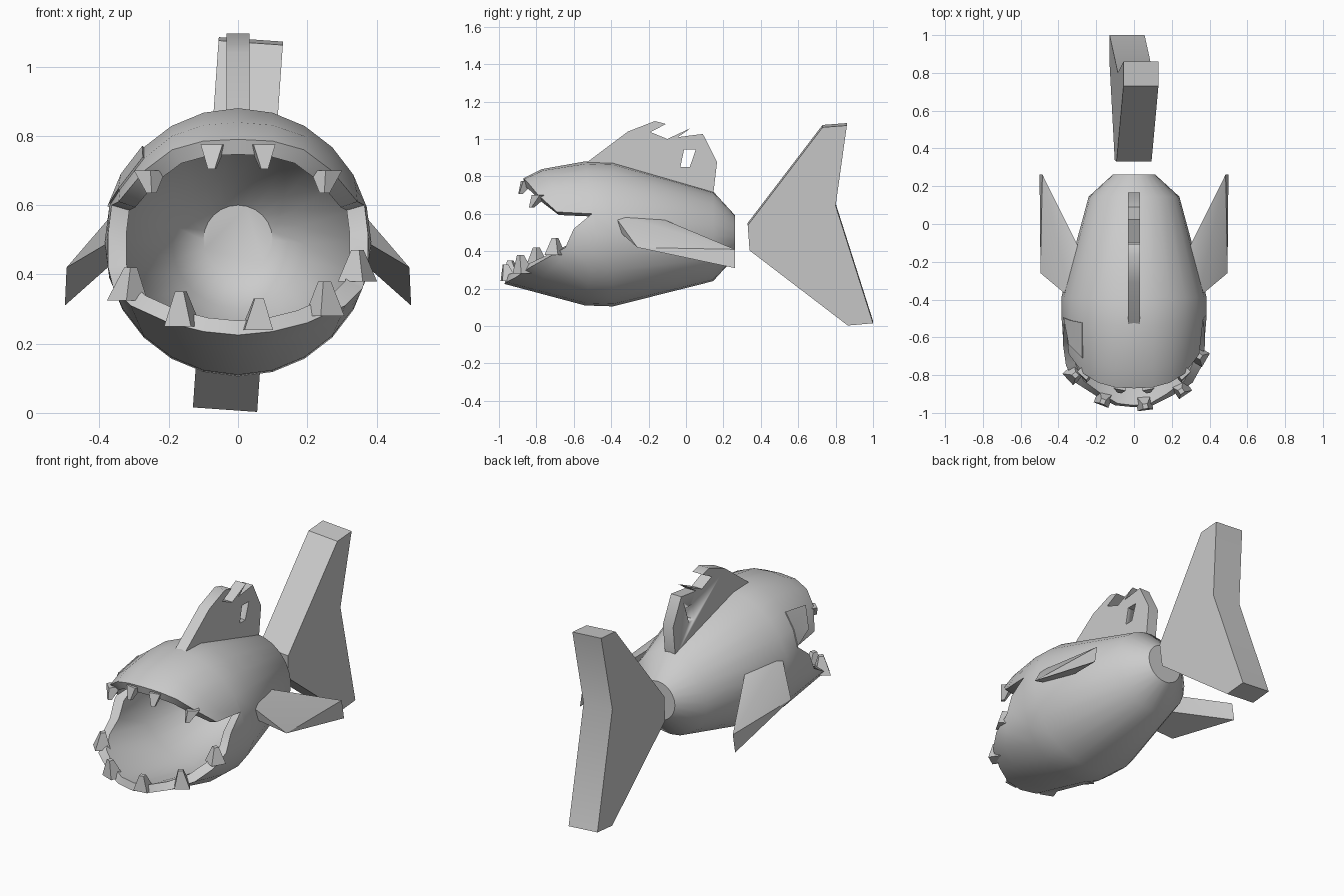
import bpy, bmesh, math
from mathutils import Vector, Matrix

if "Cube" in bpy.data.objects:
    bpy.data.objects.remove(bpy.data.objects["Cube"])

N = 24  # columns around the body


def finish(name, bm, angle=40):
    bmesh.ops.recalc_face_normals(bm, faces=bm.faces)
    me = bpy.data.meshes.new(name)
    bm.to_mesh(me)
    bm.free()
    ob = bpy.data.objects.new(name, me)
    bpy.context.collection.objects.link(ob)
    bpy.ops.object.select_all(action='DESELECT')
    ob.select_set(True)
    bpy.context.view_layer.objects.active = ob
    bpy.ops.object.shade_smooth_by_angle(angle=math.radians(angle))
    return ob


def slab(name, profile, half, angle=40):
    """Extrude a (y, z) outline to both sides of x = 0."""
    bm = bmesh.new()
    f = bm.faces.new([bm.verts.new((-half, y, z)) for y, z in profile])
    ext = bmesh.ops.extrude_face_region(bm, geom=[f])
    bmesh.ops.translate(bm, vec=(2 * half, 0, 0),
                        verts=[v for v in ext['geom'] if isinstance(v, bmesh.types.BMVert)])
    return finish(name, bm, angle)


def hull(name, pts, angle=30):
    bm = bmesh.new()
    for p in pts:
        bm.verts.new(p)
    bmesh.ops.convex_hull(bm, input=bm.verts)
    return finish(name, bm, angle)


def circle(r, y, zc):
    return [Vector((r * math.sin(2 * math.pi * i / N), y, zc + r * math.cos(2 * math.pi * i / N)))
            for i in range(N)]


# Mouth rim, right half from snout tip down to chin, then mirrored
half_rim = [(0, -.87, .79), (.10, -.865, .785), (.19, -.84, .76), (.27, -.79, .70),
            (.345, -.69, .61), (.365, -.50, .60), (.375, -.60, .52), (.375, -.645, .42),
            (.36, -.75, .36), (.31, -.84, .31), (.20, -.91, .26), (.10, -.96, .235), (0, -.97, .225)]
rim = [Vector(p) for p in half_rim]
rim += [Vector((-x, y, z)) for x, y, z in half_rim[-2:0:-1]]
main = circle(.385, -.48, .495)
for i, v in enumerate(main):
    c = math.cos(2 * math.pi * i / N)
    v.y -= .06 * abs(c)
brow = []
for i, (a, b) in enumerate(zip(rim, main)):
    p = a.lerp(b, .3)
    p.z += .022 * max(0, math.cos(2 * math.pi * i / N))
    brow.append(p)
lip = [Vector((p.x * .86, p.y + .01, .5 + (p.z - .5) * .85)) for p in rim]

# Body: cavity back -> cavity -> lip -> rim -> outside -> rear end
rings = [circle(.10, .14, .50), circle(.19, .06, .49), circle(.335, -.42, .495), lip, rim, brow,
         main, circle(.385, -.39, .49), circle(.24, .145, .48), circle(.112, .262, .48)]
bm = bmesh.new()
vr = [[bm.verts.new(p) for p in r] for r in rings]
for a, b in zip(vr, vr[1:]):
    for i in range(N):
        j = (i + 1) % N
        bm.faces.new((a[i], a[j], b[j], b[i]))
bm.faces.new(vr[0])
bm.faces.new(vr[-1])
finish("body", bm, 42)

# Raised scar patch on the left of the head
bm = bmesh.new()
axis = Vector((0, 0, .495))
cols = [N - 3, N - 4, N - 5]
grid = []
for s in (1.015, .98):
    for r in (brow, main):
        grid += [[bm.verts.new(Vector((r[c].x * s, r[c].y, axis.z + (r[c].z - axis.z) * s))) for c in cols]]
ot, om, it, im = grid
for a, b in ((ot, om), (om, im), (im, it), (it, ot)):
    for k in range(2):
        bm.faces.new((a[k], a[k + 1], b[k + 1], b[k]))
for k in (0, 2):
    bm.faces.new((ot[k], om[k], im[k], it[k]))
finish("scar_patch", bm, 30)

# Dorsal fin with torn edge and a hole
fin = slab("dorsal_fin", [(-.55, .86), (-.31, 1.04), (-.166, 1.096), (-.107, 1.08), (-.19, 1.037),
                          (-.10, 1.0), (.027, 1.059), (-.043, 1.01), (.09, 1.027), (.166, .877),
                          (.144, .69)], .033)
cutter = slab("hole_cutter", [(-.01, .945), (.053, .945), (.02, .85), (-.03, .85)], .2)
cutter.hide_render = True
mod = fin.modifiers.new("hole", 'BOOLEAN')
mod.operation = 'DIFFERENCE'
mod.solver = 'EXACT'
mod.object = cutter
bpy.context.view_layer.objects.active = fin
bpy.ops.object.modifier_apply(modifier=mod.name)
bpy.data.objects.remove(cutter)

# Pectoral fins
pec = [(.34, -.39, .60), (.36, -.35, .50), (.495, -.26, .42), (.485, .262, .41),
       (.50, .262, .31), (.295, -.12, .57), (.32, -.12, .47)]
for side, s in (("right", 1), ("left", -1)):
    hull("pectoral_fin_" + side, [(s * x, y, z) for x, y, z in pec])

# Tail, leaning slightly to one side
tail = slab("tail_fin", [(.33, .545), (.73, 1.07), (.86, 1.08), (.80, .65), (1.0, .02),
                         (.865, .008), (.34, .41)], .093, 35)
pivot = Matrix.Translation((0, 0, .545))
tail.data.transform(pivot @ Matrix.Rotation(math.radians(4), 4, 'Y') @ pivot.inverted())


# Teeth: tapered four-sided stubs that follow the rim
def tooth(name, base, tip, w=.045):
    base, tip = Vector(base), Vector(tip)
    bm = bmesh.new()
    out = math.atan2(base.y + .5, base.x) + math.pi / 4
    d = tip - base
    for p, r in ((base, w), (tip, w * .32)):
        for k in range(4):
            a = out + k * math.pi / 2
            bm.verts.new(p + Vector((math.cos(a), math.sin(a), 0)) * r * 1.3)
    bmesh.ops.convex_hull(bm, input=bm.verts)
    finish(name, bm, 30)


lower = [((-.32, -.795, .325), (-.31, -.80, .42)), ((-.16, -.92, .25), (-.165, -.94, .35)),
         ((.055, -.945, .24), (.06, -.965, .33)), ((.25, -.87, .28), (.25, -.885, .38)),
         ((.345, -.70, .38), (.345, -.70, .47))]
upper = [((-.07, -.845, .775), (-.075, -.885, .705)), ((.07, -.845, .775), (.075, -.885, .705)),
         ((-.255, -.78, .70), (-.25, -.825, .635)), ((.255, -.78, .70), (.25, -.825, .635))]
for i, (b, t) in enumerate(lower):
    tooth(f"lower_tooth_{i + 1}", b, t)
for i, (b, t) in enumerate(upper):
    tooth(f"upper_tooth_{i + 1}", b, t, .035)
